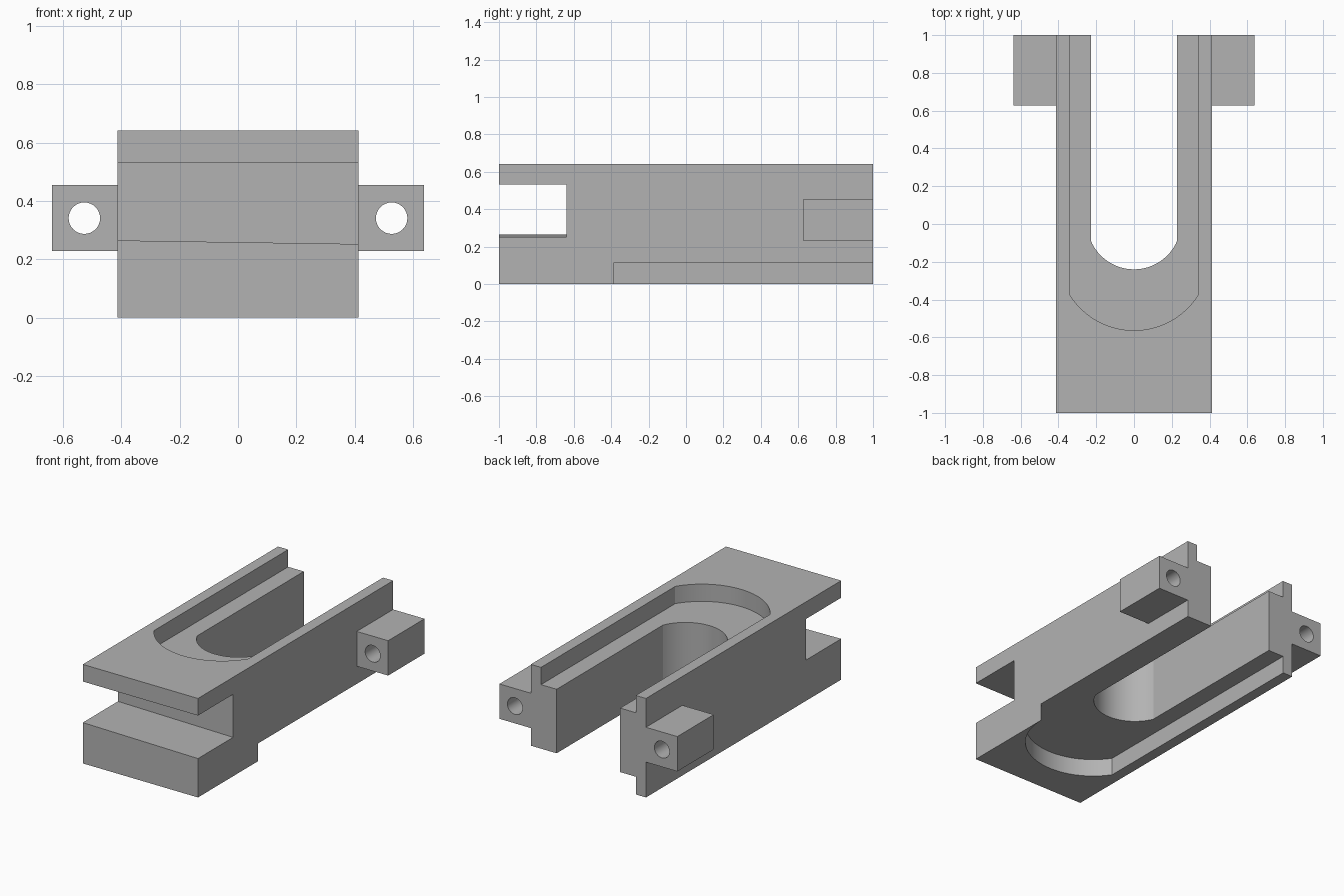
import bpy, bmesh
from math import cos, sin, pi, asin, acos, radians

cube = bpy.data.objects.get("Cube")
if cube:
    bpy.data.objects.remove(cube, do_unlink=True)

grey = bpy.data.materials.new("plain grey")
grey.use_nodes = True
grey.diffuse_color = (0.45, 0.45, 0.45, 1)
grey.node_tree.nodes["Principled BSDF"].inputs["Base Color"].default_value = (0.45, 0.45, 0.45, 1)


def prism(name, points, axis, lo, hi):
    """Extrude a 2D outline along z (points are x, y) or along y (points are x, z)."""
    place = (lambda p, h: (p[0], p[1], h)) if axis == "z" else (lambda p, h: (p[0], h, p[1]))
    bm = bmesh.new()
    low = [bm.verts.new(place(p, lo)) for p in points]
    high = [bm.verts.new(place(p, hi)) for p in points]
    bm.faces.new(low)
    bm.faces.new(high)
    n = len(points)
    for i in range(n):
        j = (i + 1) % n
        bm.faces.new((low[i], low[j], high[j], high[i]))
    bmesh.ops.recalc_face_normals(bm, faces=bm.faces)
    mesh = bpy.data.meshes.new(name)
    bm.to_mesh(mesh)
    bm.free()
    mesh.materials.append(grey)
    obj = bpy.data.objects.new(name, mesh)
    bpy.context.collection.objects.link(obj)
    return obj


def rect(x0, x1, v0, v1):
    return [(x0, v0), (x1, v0), (x1, v1), (x0, v1)]


def arc(cx, cy, r, start, end, steps=32):
    return [(cx + r * cos(start + (end - start) * i / steps),
             cy + r * sin(start + (end - start) * i / steps)) for i in range(steps + 1)]


def u_outline(half, shoulder, tip):
    """Channel open at the back, closed by a shallow arc at the front."""
    sag = shoulder - tip
    r = (half * half + sag * sag) / (2 * sag)
    spread = asin(half / r)
    curve = arc(0, tip + r, r, -pi / 2 + spread, -pi / 2 - spread)
    return [(-half, 1.2), (half, 1.2)] + curve


def select_only(obj):
    bpy.ops.object.select_all(action="DESELECT")
    obj.select_set(True)
    bpy.context.view_layer.objects.active = obj


def cut(obj, cutter):
    select_only(obj)
    mod = obj.modifiers.new("cut", "BOOLEAN")
    mod.operation = "DIFFERENCE"
    mod.solver = "EXACT"
    mod.object = cutter
    bpy.ops.object.modifier_apply(modifier=mod.name)
    bpy.data.objects.remove(cutter, do_unlink=True)


def finish(obj):
    select_only(obj)
    bpy.ops.object.shade_smooth_by_angle(angle=radians(25))


# Main block
WIDE = 0.413
HIGH = 0.642
body = prism("body", rect(-WIDE, WIDE, -1, 1), "z", 0, HIGH)

# Through channel and the wider recess on top
cut(body, prism("channel_cutter", u_outline(0.228, -0.09, -0.24), "z", -0.2, 0.9))
cut(body, prism("recess_cutter", u_outline(0.34, -0.375, -0.563), "z", 0.53, 0.9))

# Underside recess, open on the +x side, leaving a thin rail on the -x side
radius, centre, rail = 0.411, -0.385, -0.342
under = [(rail, 1.2), (0.6, 1.2), (0.6, centre)]
under += arc(0, centre, radius, 0, -acos(rail / radius))
cut(body, prism("underside_cutter", under, "z", -0.2, 0.115))

# Front slot with a slightly sloping floor
slot = [(-0.5, 0.266), (0.5, 0.251), (0.5, 0.531), (-0.5, 0.531)]
cut(body, prism("slot_cutter", slot, "y", -1.2, -0.64))
finish(body)

# Drilled mounting lugs at the back
for side, name in ((1, "left_lug"), (-1, "right_lug")):
    lug = prism(name, rect(side * (WIDE - 0.002), side * 0.638, 0.229, 0.455), "y", 0.627, 1)
    hole = arc(side * 0.527, 0.341, 0.054, 0, 2 * pi)[:-1]
    cut(lug, prism("hole_cutter", hole, "y", 0.4, 1.2))
    finish(lug)
